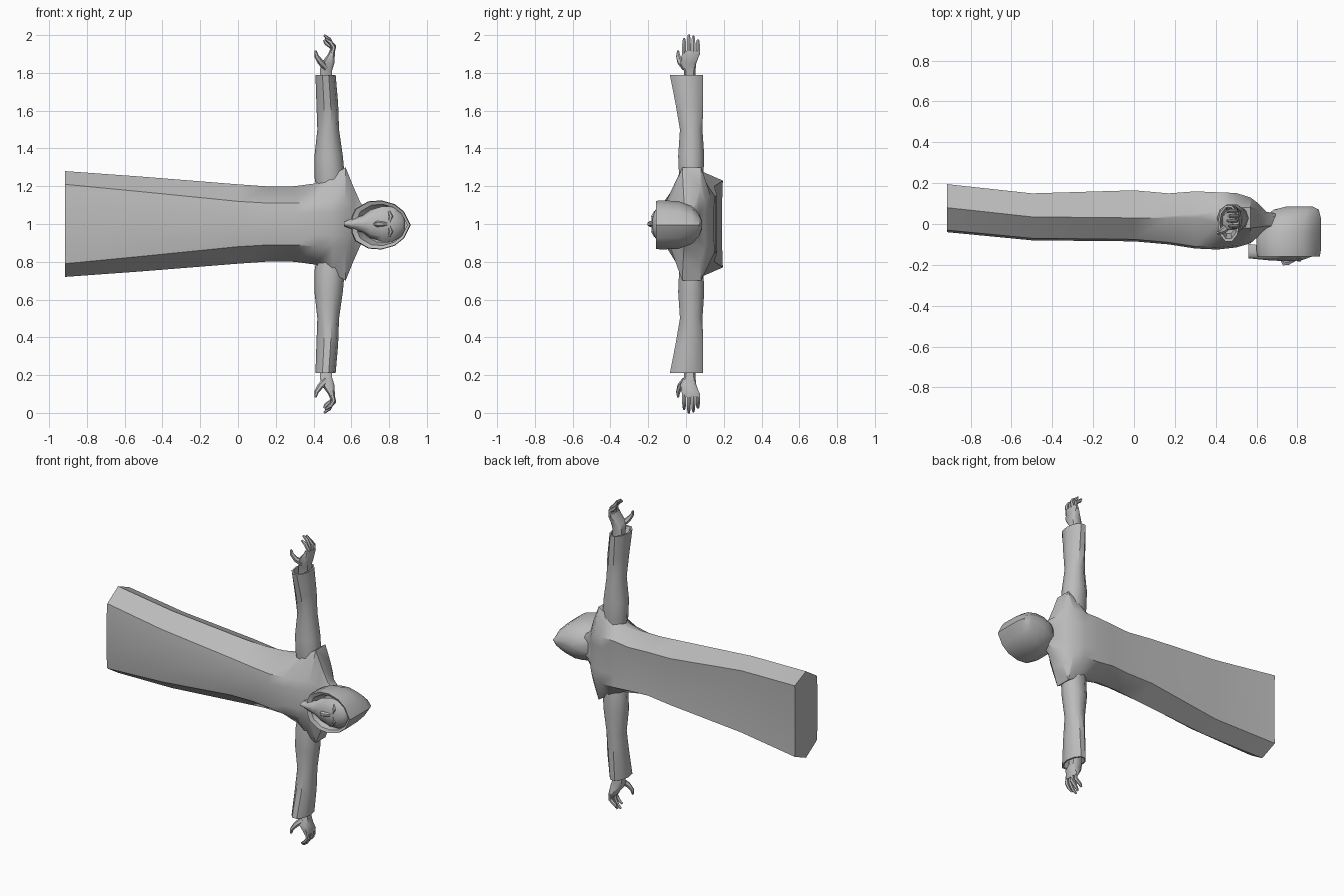
import bpy, bmesh, math
from mathutils import Vector

if "Cube" in bpy.data.objects:
    bpy.data.objects.remove(bpy.data.objects["Cube"])

cloth = bpy.data.materials.new("plain grey")
cloth.diffuse_color = (0.5, 0.5, 0.5, 1)
cloth.use_nodes = True
cloth.node_tree.nodes["Principled BSDF"].inputs["Base Color"].default_value = cloth.diffuse_color


def loft(name, rings, angle=40):
    """Skin a list of equal-length point rings and cap both ends."""
    bm = bmesh.new()
    vr = [[bm.verts.new(p) for p in r] for r in rings]
    n = len(vr[0])
    for a, b in zip(vr, vr[1:]):
        for i in range(n):
            bm.faces.new((a[i], a[(i + 1) % n], b[(i + 1) % n], b[i]))
    bm.faces.new(vr[0])
    bm.faces.new(vr[-1])
    bmesh.ops.remove_doubles(bm, verts=bm.verts, dist=0.0005)
    bmesh.ops.recalc_face_normals(bm, faces=bm.faces)
    me = bpy.data.meshes.new(name)
    bm.to_mesh(me)
    bm.free()
    me.materials.append(cloth)
    ob = bpy.data.objects.new(name, me)
    bpy.context.collection.objects.link(ob)
    bpy.ops.object.select_all(action='DESELECT')
    ob.select_set(True)
    bpy.context.view_layer.objects.active = ob
    bpy.ops.object.shade_smooth_by_angle(angle=math.radians(angle))
    return ob


def tube(name, pts, radii, sides=6):
    """Tapered tube through points."""
    pts = [Vector(p) for p in pts]
    rings = []
    for i, (p, r) in enumerate(zip(pts, radii)):
        d = (pts[min(i + 1, len(pts) - 1)] - pts[max(i - 1, 0)]).normalized()
        u = d.cross(Vector((0, 1, 0.01))).normalized()
        v = d.cross(u)
        rings.append([p + r * (u * math.cos(t) + v * math.sin(t))
                      for t in (k * math.tau / sides for k in range(sides))])
    return loft(name, rings, 50)


# Robe: x, front y, back y, side y, half side edge, half width, front and back half widths
robe = [(-.915, -.04, .195, .08, 0, .28, .21, .23),
        (-.5, -.08, .15, .035, 0, .25, .17, .2),
        (0, -.085, .165, .03, 0, .21, .12, .15),
        (.17, -.10, .15, .035, .005, .198, .11, .14),
        (.3, -.12, .16, .04, .01, .2, .11, .14),
        (.41, -.125, .155, .035, .03, .215, .12, .15),
        (.5, -.115, .152, .03, .05, .258, .12, .15),
        (.57, -.095, .13, .03, .05, .3, .12, .15),
        (.61, -.06, .10, .03, .045, .2, .09, .12),
        (.65, -.04, .06, .02, .03, .11, .06, .07),
        (.70, -.04, .05, .01, .02, .07, .04, .05)]
rings = []
for x, f, b, m, h, w, wf, wb in robe:
    half = [(f, wf * .5), (f + .01, wf), (m - h, w), (m + h, w), (b, wb), (b - .004, wb * .5)]
    rings.append([(x, y, 1 + z) for y, z in half] + [(x, y, 1 - z) for y, z in reversed(half)])
loft("robe", rings, 38)

# Sleeve: height from body centre, x range, y range; last rings fold into the cuff
sleeve = [(.15, .42, .56, -.03, .09), (.25, .405, .565, -.04, .095), (.36, .405, .555, -.045, .10),
          (.5, .42, .535, -.035, .09), (.64, .415, .53, -.06, .095), (.79, .41, .517, -.09, .095),
          (.79, .42, .507, -.075, .085), (.73, .43, .50, -.05, .07)]
for s, side in ((1, "upper"), (-1, "lower")):
    rings = []
    for z, x0, x1, y0, y1 in sleeve:
        r = []
        for k in range(10):
            t = k * math.tau / 10
            c, q = math.cos(t), math.sin(t)
            r.append(((x0 + x1) / 2 + (x1 - x0) / 2 * c, (y0 + y1) / 2 + (y1 - y0) / 2 * q, 1 + s * z))
        rings.append(r)
    loft(side + "_sleeve", rings, 40)

    # Palm, a tapered slab from wrist to knuckles
    palm = [(.72, .465, .03, .02, .03), (.81, .465, .032, .02, .03), (.85, .475, .035, .012, .042),
            (.90, .495, .018, .026, .047), (.915, .498, .014, .026, .045)]
    loft(side + "_palm", [[(x + a * hx, y + b * hy, 1 + s * z) for a, b in
                           ((-1, -.7), (-.6, -1), (.6, -1), (1, -.7), (1, .7), (.6, 1), (-.6, 1), (-1, .7))]
                          for z, x, hx, y, hy in palm], 45)
    # Four curled fingers and a thumb
    for i, (y, tip) in enumerate(((-.01, .98), (.015, 1), (.039, .995), (.063, .975))):
        e = tip - .9
        tube(f"{side}_finger_{i}", [(.497, y, 1 + s * .895), (.507 - .008 * (i % 2), y, 1 + s * (.9 + e * .45)),
                                    (.49 - .008 * i, y, 1 + s * (.9 + e * .78)), (.463 - .008 * (i % 2), y, 1 + s * tip)],
             (.013, .012, .011, .006))
    tube(side + "_thumb", [(.465, -.005, 1 + s * .83), (.435, -.032, 1 + s * .86),
                           (.415, -.042, 1 + s * .89), (.41, -.042, 1 + s * .918)], (.02, .016, .012, .006))

# Hood: outline in x and half width, shrinking toward a ridge at the back
outline = [(.915, 0), (.88, .07), (.83, .11), (.76, .13), (.69, .125), (.62, .085), (.60, .04)]
outline = outline + [(x, -z) for x, z in reversed(outline[1:])]
hood = [(-.08, .79, .75, .72), (-.15, .77, .84, .84), (-.158, .765, .97, .98), (-.13, .765, 1, 1),
        (-.04, .765, 1, .97), (.03, .78, .9, .78), (.07, .80, .7, .45), (.086, .815, .4, .15)]
loft("hood", [[(c + (x - .765) * sx, y, .995 + z * sz) for x, z in outline]
              for y, c, sx, sz in hood], 40)

# Face with a long beard: x, front y, half width
face = [(.56, -.168, .012), (.60, -.172, .028), (.66, -.178, .045), (.70, -.18, .075), (.76, -.182, .092),
        (.82, -.178, .092), (.87, -.16, .065), (.885, -.14, .03)]
rings = []
for x, f, w in face:
    half = [(f, .25 * w), (f + .012, .7 * w), (f + .035, w), (f + .07, .7 * w)]
    rings.append([(x, y, 1 + z) for y, z in half] + [(x, y, 1 - z) for y, z in reversed(half)])
loft("face", rings, 60)

# Nose and brows
tube("nose", [(.79, -.172, 1), (.755, -.188, 1), (.735, -.19, 1), (.725, -.175, 1)], (.01, .014, .016, .01))
for s in (1, -1):
    tube("brow", [(.80, -.172, 1 + s * .01), (.81, -.174, 1 + s * .04), (.80, -.164, 1 + s * .065)],
         (.009, .012, .007))
